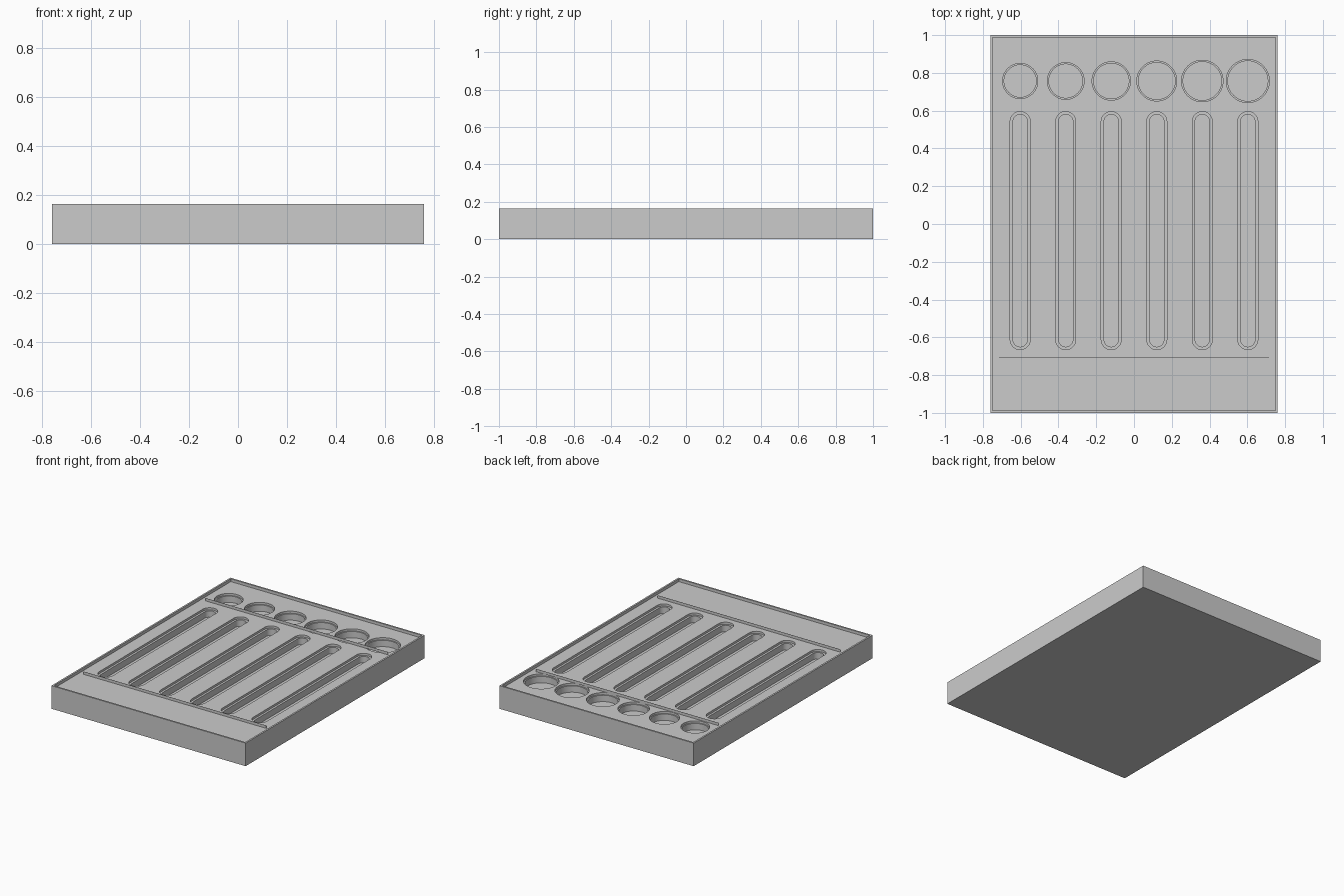
import bpy, bmesh
from math import cos, sin, pi, radians

cube = bpy.data.objects.get("Cube")
if cube:
    bpy.data.objects.remove(cube, do_unlink=True)

WIDTH, LENGTH, HEIGHT = 1.52, 2.0, 0.163
RIM = 0.012                      # border width
DECK = HEIGHT - 0.02             # recessed deck level
LEDGE = DECK - 0.015             # shallow step inside each opening
FLOOR = DECK - 0.06              # bottom of each opening
PITCH = 0.241

grey = bpy.data.materials.new("plain grey")
grey.use_nodes = True
grey.diffuse_color = (0.6, 0.6, 0.6, 1)
grey.node_tree.nodes["Principled BSDF"].inputs["Base Color"].default_value = (0.6, 0.6, 0.6, 1)


def rectangle(w, h):
    return [(-w / 2, -h / 2), (w / 2, -h / 2), (w / 2, h / 2), (-w / 2, h / 2)]


def rounded(x, y0, y1, r, n=32):
    """Outline of a slot between two centres; a circle when they coincide."""
    top = [(x + r * cos(pi * i / n), y1 + r * sin(pi * i / n)) for i in range(n + 1)]
    low = [(x - r * cos(pi * i / n), y0 - r * sin(pi * i / n)) for i in range(n + 1)]
    return top[:-1] + low[:-1] if y0 == y1 else top + low


def prisms(name, outlines, z0, z1):
    """One object made of upright prisms over the given outlines."""
    bm = bmesh.new()
    for pts in outlines:
        base = bm.faces.new([bm.verts.new((x, y, z0)) for x, y in pts])
        up = bmesh.ops.extrude_face_region(bm, geom=[base])["geom"]
        verts = [v for v in up if isinstance(v, bmesh.types.BMVert)]
        bmesh.ops.translate(bm, verts=verts, vec=(0, 0, z1 - z0))
    bmesh.ops.recalc_face_normals(bm, faces=bm.faces)
    mesh = bpy.data.meshes.new(name)
    bm.to_mesh(mesh)
    bm.free()
    mesh.materials.append(grey)
    obj = bpy.data.objects.new(name, mesh)
    bpy.context.collection.objects.link(obj)
    return obj


def openings(circle_inset, slot_inset):
    """Six round wells growing to the left, each with a long slot in front."""
    shapes = []
    for i in range(6):
        x = (i - 2.5) * PITCH
        shapes.append(rounded(x, 0.757, 0.757, 0.093 + 0.0042 * i - circle_inset))
        shapes.append(rounded(x, -0.612, 0.542, 0.053 - slot_inset))
    return shapes


# Tray body, cut level by level
tray = prisms("tray", [rectangle(WIDTH, LENGTH)], 0, HEIGHT)
cutters = [
    prisms("deck_cutter", [rectangle(WIDTH - 2 * RIM, LENGTH - 2 * RIM)], DECK, HEIGHT + 0.1),
    prisms("ledge_cutter", openings(0, 0), LEDGE, HEIGHT + 0.1),
    prisms("well_cutter", openings(0.008, 0.015), FLOOR, HEIGHT + 0.1),
]
bpy.context.view_layer.objects.active = tray
for cutter in cutters:
    cutter.hide_render = True
    mod = tray.modifiers.new(cutter.name, 'BOOLEAN')
    mod.operation = 'DIFFERENCE'
    mod.solver = 'EXACT'
    mod.object = cutter
    bpy.ops.object.modifier_apply(modifier=mod.name)
    bpy.data.objects.remove(cutter, do_unlink=True)

bpy.ops.object.select_all(action='DESELECT')
tray.select_set(True)
bpy.ops.object.shade_smooth_by_angle(angle=radians(30))

# Paper-thin upright dividers before and behind the slots
for name, y in (("front_divider", -0.705), ("back_divider", 0.656)):
    strip = prisms(name, [rectangle(1.43, 0.001)], DECK, HEIGHT)
    strip.location.y = y
